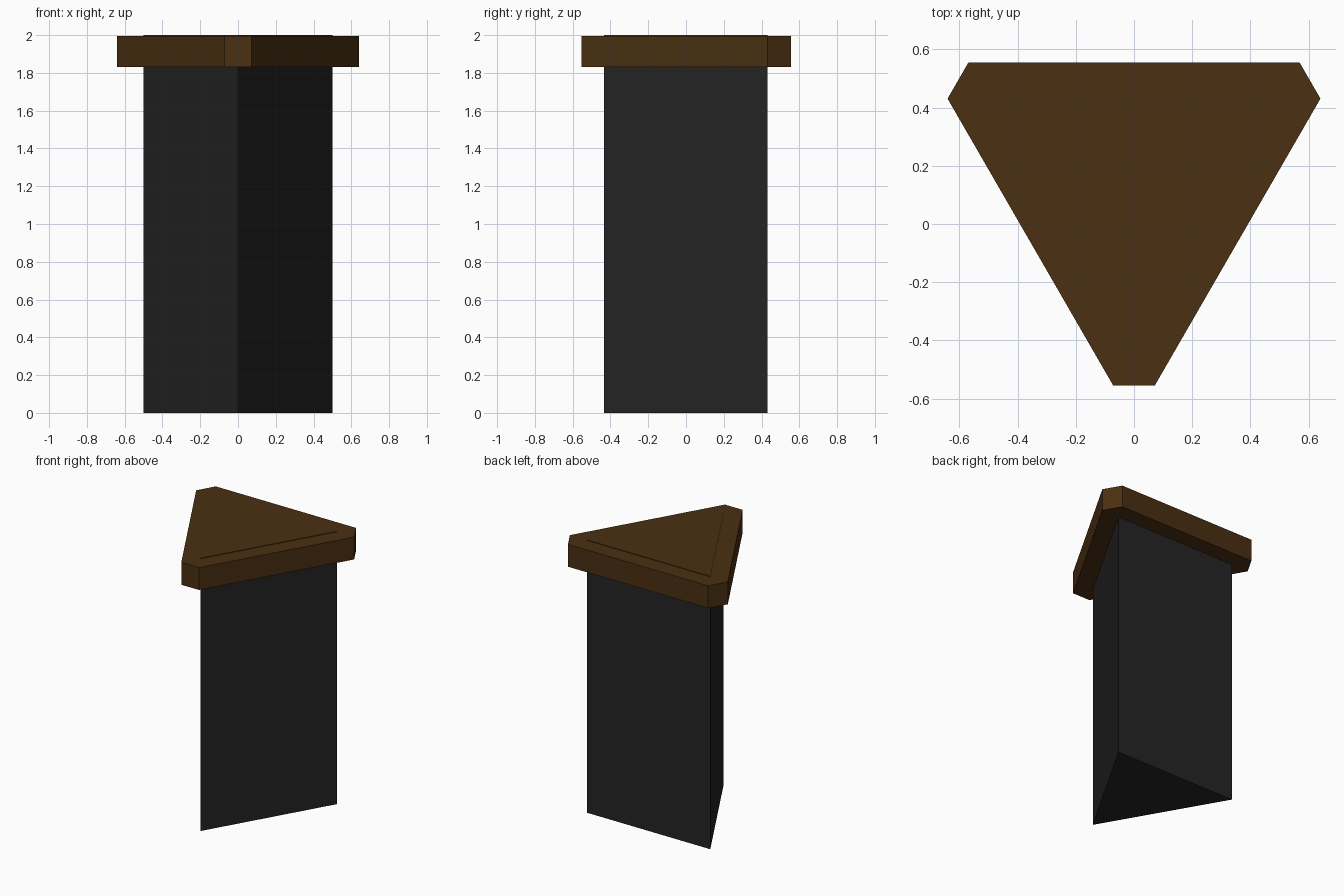
import bpy
import bmesh
import math
from mathutils import Vector, Matrix

if "Cube" in bpy.data.objects:
    bpy.data.objects.remove(bpy.data.objects["Cube"])

CENTRE = Vector((0, 0.144, 0))  # axis of the threefold symmetry


def material(name, rgb):
    mat = bpy.data.materials.new(name)
    mat.diffuse_color = (*rgb, 1)
    mat.use_nodes = True
    mat.node_tree.nodes["Principled BSDF"].inputs["Base Color"].default_value = mat.diffuse_color
    return mat


def threefold_prism(name, corner, z0, z1, mat):
    """Extrude one corner's points, repeated every 120 degrees."""
    bm = bmesh.new()
    verts = []
    for i in range(3):
        turn = Matrix.Rotation(math.radians(120 * i), 3, 'Z')
        for x, y in corner:
            p = CENTRE + turn @ Vector((x, y, 0))
            verts.append(bm.verts.new((p.x, p.y, z0)))
    base = bm.faces.new(verts)
    top = bmesh.ops.extrude_face_region(bm, geom=[base])
    moved = [g for g in top['geom'] if isinstance(g, bmesh.types.BMVert)]
    bmesh.ops.translate(bm, verts=moved, vec=(0, 0, z1 - z0))
    bmesh.ops.recalc_face_normals(bm, faces=bm.faces[:])
    mesh = bpy.data.meshes.new(name)
    bm.to_mesh(mesh)
    bm.free()
    mesh.materials.append(mat)
    obj = bpy.data.objects.new(name, mesh)
    bpy.context.collection.objects.link(obj)
    return obj


charcoal = material("charcoal", (0.018, 0.018, 0.018))
brown = material("dark brown", (0.07, 0.029, 0.006))

# Three-sided column
triangle = [(0, -0.577)]
threefold_prism("column", triangle, 0, 1.98, charcoal)

# Overhanging cap with cut corners
threefold_prism("cap", [(-0.072, -0.698), (0.072, -0.698)], 1.832, 1.996, brown)

# Thin raised panel on the cap
threefold_prism("top_panel", triangle, 1.99, 2.0, brown)
